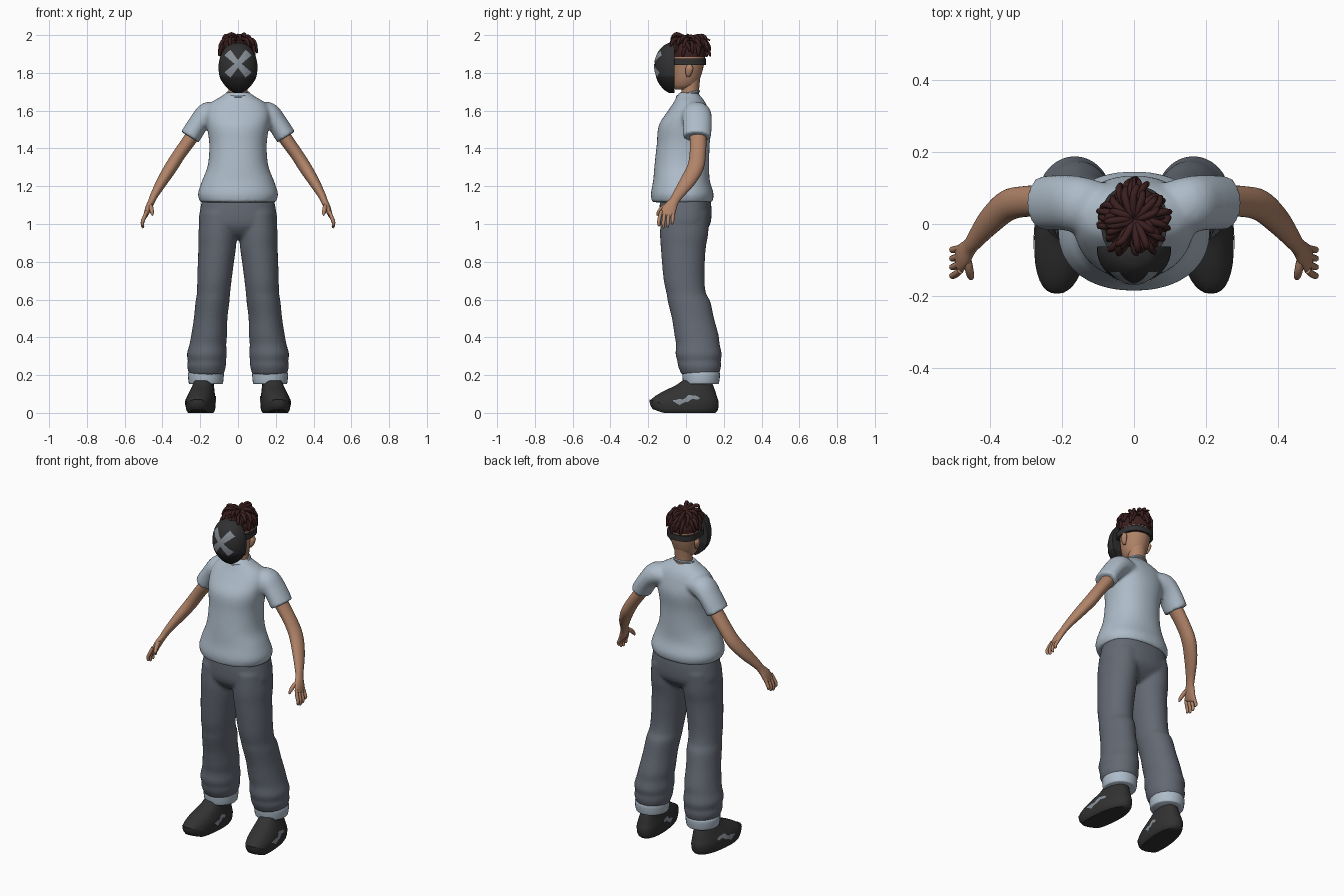
import bpy, bmesh, math, random
from mathutils import Vector, Matrix

if "Cube" in bpy.data.objects:
    bpy.data.objects.remove(bpy.data.objects["Cube"])
random.seed(4)


def material(name, *rgb):
    m = bpy.data.materials.new(name)
    m.use_nodes = True
    m.diffuse_color = (*rgb, 1)
    bsdf = next(n for n in m.node_tree.nodes if n.type == 'BSDF_PRINCIPLED')
    bsdf.inputs["Base Color"].default_value = (*rgb, 1)
    bsdf.inputs["Roughness"].default_value = 0.8
    return m


SHIRT = material("pale blue cloth", .42, .50, .58)
PANTS = material("slate cloth", .125, .14, .17)
SKIN = material("brown skin", .44, .23, .14)
SHOE = material("charcoal shoe", .032, .032, .032)
HAIR = material("dark red hair", .045, .014, .014)
MASK = material("black mask", .03, .03, .032)
JAW = material("deep black jaw", .018, .018, .018)
MARK = material("grey mark", .25, .28, .32)


def spline(p, steps):
    """Smooth curve through tuples of position and radii."""
    p = [Vector(q) for q in p]
    p = [p[0] * 2 - p[1]] + p + [p[-1] * 2 - p[-2]]
    out = []
    for a, b, c, d in zip(p, p[1:], p[2:], p[3:]):
        for k in range(steps):
            t = k / steps
            out.append(b + (c - a) * (t / 2) + (a * 2 - b * 5 + c * 4 - d) * (t * t / 2)
                       + (b * 3 - a - c * 3 + d) * (t ** 3 / 2))
    return out + [p[-2]]


def loft(bm, pts, side=None, n=28, steps=4, power=2):
    """Skin of (x, y, z, a, b) ellipses; level rings unless a side axis is given."""
    rows = spline(pts, steps)
    rings = []
    for i, r in enumerate(rows):
        c, u, v = Vector(r[:3]), Vector((1, 0, 0)), Vector((0, 1, 0))
        if side:
            t = (Vector(rows[min(i + 1, len(rows) - 1)][:3]) - Vector(rows[max(i - 1, 0)][:3])).normalized()
            v = Vector(side)
            v = (v - t * v.dot(t)).normalized()
            u = t.cross(v)
        ring = []
        for k in range(n):
            a = math.tau * k / n
            co, si = math.cos(a), math.sin(a)
            ring.append(bm.verts.new(c + u * (r[3] * math.copysign(abs(co) ** (2 / power), co))
                                     + v * (r[4] * math.copysign(abs(si) ** (2 / power), si))))
        rings.append(ring)
    for p, q in zip(rings, rings[1:]):
        for k in range(n):
            bm.faces.new((p[k], p[k - 1], q[k - 1], q[k]))
    bm.faces.new(rings[0])
    bm.faces.new(rings[-1])


def finish(name, bm, *mats, mirror=False, remesh=0):
    bmesh.ops.recalc_face_normals(bm, faces=bm.faces)
    me = bpy.data.meshes.new(name)
    bm.to_mesh(me)
    bm.free()
    ob = bpy.data.objects.new(name, me)
    bpy.context.collection.objects.link(ob)
    for m in mats:
        me.materials.append(m)
    for o in bpy.context.selected_objects:
        o.select_set(False)
    ob.select_set(True)
    bpy.context.view_layer.objects.active = ob
    bpy.ops.object.shade_smooth_by_angle(angle=math.radians(50))
    if remesh:
        md = ob.modifiers.new("blend", 'REMESH')
        md.mode, md.voxel_size, md.use_smooth_shade = 'VOXEL', remesh, True
        md = ob.modifiers.new("soften", 'SMOOTH')
        md.factor, md.iterations = .5, 5
    if mirror:
        ob.modifiers.new("mirror", 'MIRROR')
    return ob


def part(name, pts, mat, mirror=False, **kw):
    bm = bmesh.new()
    loft(bm, pts, **kw)
    return finish(name, bm, mat, mirror=mirror)


# T-shirt: body and sleeves blended into one skin
bm = bmesh.new()
loft(bm, [(0, -.02, 1.115, .2, .16), (0, -.02, 1.16, .212, .166), (0, -.024, 1.23, .19, .15),
          (0, -.022, 1.31, .16, .145), (0, -.015, 1.42, .152, .14), (0, -.005, 1.52, .165, .14),
          (0, .01, 1.59, .17, .112), (0, .018, 1.64, .145, .086), (0, .015, 1.675, .09, .064),
          (0, .012, 1.698, .057, .046)], power=2.2, n=40)
for s in (1, -1):
    loft(bm, [(s * .09, .045, 1.585, .05, .07), (s * .155, .055, 1.582, .065, .078),
              (s * .205, .06, 1.537, .055, .077), (s * .255, .058, 1.46, .055, .075)], side=(0, 1, 0))
finish("shirt", bm, SHIRT, remesh=.0095)

# Collar ring
bpy.ops.mesh.primitive_torus_add(major_radius=.058, minor_radius=.008, location=(0, .01, 1.688),
                                 rotation=(.25, 0, 0), major_segments=32, minor_segments=8)
collar = bpy.context.object
collar.name = "collar"
collar.data.materials.append(SHIRT)
bpy.ops.object.shade_smooth_by_angle()

# Trousers: hips and baggy legs blended together
bm = bmesh.new()
loft(bm, [(0, -.003, 1.15, .185, .13), (0, -.003, 1.08, .2, .138), (0, -.005, 1.0, .207, .134),
          (0, -.01, .95, .16, .1), (0, -.01, .92, .1, .06)], power=2.3, n=40)
for s in (1, -1):
    loft(bm, [(s * x, y, z, a, b) for x, y, z, a, b in (
        (.105, -.005, 1.06, .095, .128), (.108, -.01, .95, .102, .128), (.11, -.014, .88, .1, .12),
        (.117, -.014, .8, .096, .114), (.125, -.01, .7, .091, .108), (.13, .002, .63, .088, .105),
        (.135, .016, .59, .09, .113), (.145, .037, .5, .089, .112), (.153, .056, .41, .095, .117),
        (.16, .063, .36, .098, .116), (.165, .067, .31, .106, .123), (.165, .069, .275, .101, .115),
        (.167, .072, .245, .103, .114), (.167, .076, .2, .09, .098))])
finish("trousers", bm, PANTS, remesh=.0095)

# Turned-up cuffs, ankles
part("cuff", [(.17, .08, .152, .084, .088), (.17, .08, .16, .091, .095), (.17, .08, .205, .095, .1),
              (.168, .078, .222, .088, .095)], SHIRT, True)
part("ankle", [(.182, .07, .1, .045, .05), (.182, .075, .22, .045, .05)], SKIN, True)

# Shoes, toes turned slightly outward
bm = bmesh.new()
loft(bm, [(.197, -.01, 0, .064, .165), (.197, -.01, .018, .074, .179), (.197, -.01, .055, .077, .183),
          (.195, -.002, .085, .073, .166), (.192, .018, .115, .064, .137), (.188, .044, .145, .056, .1),
          (.186, .058, .172, .052, .076)], power=2.3, n=36)
for v in bm.verts:
    v.co.x -= .09 * v.co.y
    v.co.z += .35 * max(0, -.12 - v.co.y) * (v.co.z < .05)
shoe = finish("shoe", bm, SHOE, mirror=True)


def decal(name, bm, target, axis, positive, mat, mirror=False):
    """Thin mark pressed on to a surface along one axis."""
    ob = finish(name, bm, mat)
    md = ob.modifiers.new("press", 'SHRINKWRAP')
    md.target, md.wrap_method, md.wrap_mode, md.offset = target, 'PROJECT', 'ABOVE_SURFACE', .003
    setattr(md, "use_project_" + axis, True)
    md.use_positive_direction, md.use_negative_direction = positive, not positive
    if mirror:
        ob.modifiers.new("mirror", 'MIRROR')


# Wavy flash on each side of the shoe
for label, x, inner, length in (("outer", .36, False, .07), ("inner", .06, True, .045)):
    bm = bmesh.new()
    bmesh.ops.create_grid(bm, x_segments=24, y_segments=3, size=1)
    for v in bm.verts:
        t, w = v.co.x, v.co.y
        half = .013 * (1 - .75 * abs(t) ** 3) * (1 + .3 * math.sin(9 * t))
        v.co = (x, length * t, .07 + .012 * t + .007 * math.sin(4 * t) + half * w)
    decal("shoe_flash_" + label, bm, shoe, "x", inner, MARK, True)

# Arms with hands
bm = bmesh.new()
loft(bm, [(.2, .06, 1.53, .04, .045), (.253, .064, 1.45, .036, .044), (.31, .062, 1.37, .034, .043),
          (.355, .05, 1.3, .034, .044), (.402, .008, 1.225, .029, .04), (.442, -.042, 1.155, .021, .029),
          (.458, -.064, 1.12, .018, .026), (.474, -.085, 1.085, .017, .036),
          (.487, -.1, 1.05, .012, .039), (.49, -.104, 1.04, .006, .034)], side=(0, 1, 0))
for i, drop in enumerate((.988, .978, .983, .998)):
    dy = (i - 1.5) * .021
    loft(bm, [(.483, -.098 + dy, 1.07, .009, .009), (.496, -.105 + dy * 1.1, 1.035, .01, .01),
              (.506, -.108 + dy * 1.15, (1.03 + drop) / 2, .009, .009),
              (.503, -.108 + dy * 1.1, drop + .005, .007, .007),
              (.501, -.108 + dy * 1.1, drop, .003, .003)], side=(0, 1, 0), n=10)
loft(bm, [(.468, -.085, 1.105, .012, .012), (.46, -.122, 1.085, .013, .012),
          (.455, -.145, 1.062, .01, .01), (.453, -.153, 1.045, .004, .004)], side=(1, 0, 0), n=10)
finish("arm", bm, SKIN, mirror=True)

# Neck, head, ears
part("neck", [(0, .02, 1.64, .058, .055), (0, .022, 1.7, .05, .047), (0, .028, 1.78, .052, .048)], SKIN)
part("head", [(0, -.015, 1.712, .03, .042), (0, -.006, 1.735, .055, .062), (0, .002, 1.78, .073, .076),
              (0, .01, 1.85, .083, .086), (0, .013, 1.91, .08, .085), (0, .013, 1.95, .055, .06),
              (0, .013, 1.968, .02, .022)], SKIN)
part("ear", [(.078, .012, 1.778, .006, .008), (.084, .014, 1.795, .011, .016), (.088, .018, 1.822, .013, .021),
             (.086, .018, 1.843, .006, .012)], SKIN, True, n=14)

# Mask: flat-backed domed shell, darker jaw below a level line
bm = bmesh.new()
loft(bm, [(0, -.07, 1.694, .022, .02), (0, -.07, 1.71, .045, .045), (0, -.07, 1.74, .075, .071),
          (0, -.07, 1.78, .097, .089), (0, -.07, 1.84, .103, .096), (0, -.07, 1.9, .089, .083),
          (0, -.07, 1.94, .06, .054), (0, -.07, 1.958, .025, .022)], n=40)
for v in bm.verts:
    v.co.y = min(v.co.y, -.062)
for f in bm.faces:
    f.material_index = int(f.calc_center_median().z < 1.78)
mask = finish("mask", bm, MASK, JAW)

# Flared cross on the mask
for label, turn in (("rising", 1), ("falling", -1)):
    bm = bmesh.new()
    bmesh.ops.create_grid(bm, x_segments=20, y_segments=4, size=1)
    for v in bm.verts:
        t, w = v.co.x * .08, v.co.y * (.012 + .009 * abs(v.co.x))
        a = turn * math.radians(47)
        v.co = (t * math.cos(a) - w * math.sin(a), -.3, 1.848 + t * math.sin(a) + w * math.cos(a))
    decal("mask_cross_" + label, bm, mask, "y", True, MARK)

# Strap around the head
part("strap", [(0, .006, 1.842, .092, .099), (0, .006, 1.876, .092, .099)], MASK, power=2.5, n=40, steps=1)

# Hair: cap and radiating locks
part("hair_cap", [(0, .014, 1.885, .084, .09), (0, .012, 1.92, .085, .09), (0, .012, 1.953, .066, .07),
                  (0, .012, 1.974, .025, .03)], HAIR)
bm = bmesh.new()
for count, root, reach, top, tip in ((20, .05, .092, 1.962, 1.9), (17, .035, .088, 1.978, 1.928),
                                     (12, .018, .072, 1.986, 1.962)):
    for i in range(count):
        a = math.tau * (i + random.uniform(-.3, .3)) / count
        bend = a + random.uniform(-.3, .3)
        far = reach * random.uniform(.88, 1.1)
        low = tip + random.uniform(-.012, .016) + .022 * max(0, -math.sin(a))
        lock = []
        for r, ang, z, w in ((root * .3, a, top - .015, .009), (root, a, top, .0105),
                             ((root + far) / 2 + .012, (a + bend) / 2, (top + low) / 2 + .016, .01),
                             (far, bend, low + .01, .0085), (far + .004, bend, low - .006, .004)):
            lock.append((r * math.cos(ang), .014 + 1.13 * r * math.sin(ang), z, w, w))
        loft(bm, lock, side=(-math.sin(a), math.cos(a), 0), n=8, steps=3)
# Stray locks at the crown and back
for x, y, z in ((.03, .045, 1.995), (-.035, .02, 1.992), (.0, .128, 1.972), (.06, -.03, 1.985)):
    loft(bm, [(x * .3, .03, 1.965, .009, .009), (x * .7, (.03 + y) / 2, 1.988, .009, .009),
              (x, y, z, .004, .004)], side=(1, .3, .2), n=8, steps=3)
finish("hair_locks", bm, HAIR)
